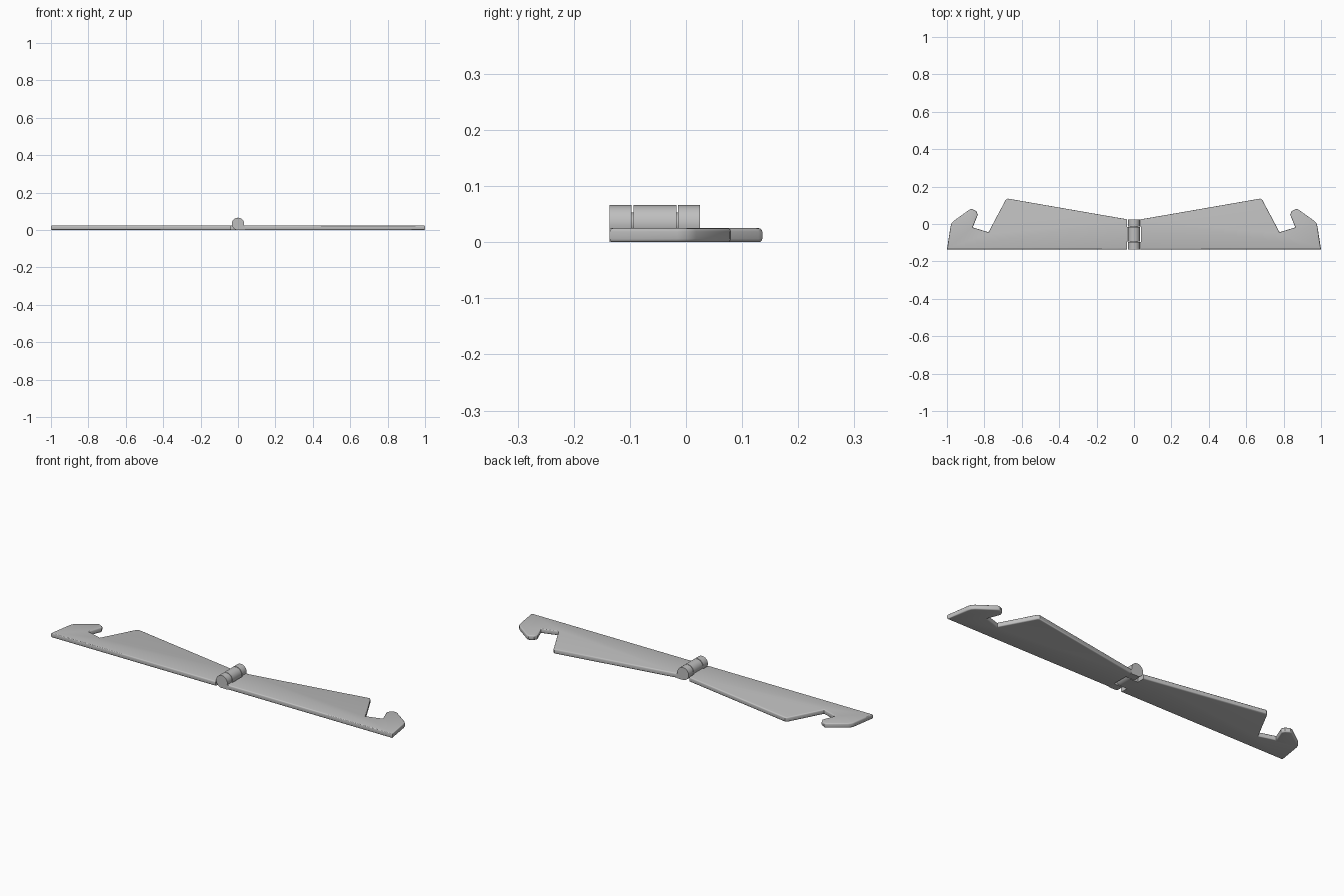
import bpy, bmesh, math
from mathutils import Vector

cube = bpy.data.objects.get("Cube")
if cube:
    bpy.data.objects.remove(cube, do_unlink=True)

THICK = 0.025      # leaf thickness
RADIUS = 0.033     # knuckle radius, also the height of the hinge axis
INNER = 0.037      # inner edge of each leaf
FRONT = -0.136
BACK = 0.025       # rear end of the hinge

grey = bpy.data.materials.new("plain grey")
grey.use_nodes = True
grey.diffuse_color = (0.52, 0.52, 0.52, 1)
grey.node_tree.nodes["Principled BSDF"].inputs["Base Color"].default_value = grey.diffuse_color


def prism(name, points, offset, rim=0):
    """Extrude a closed outline along offset, optionally rounding its rims."""
    bm = bmesh.new()
    face = bm.faces.new([bm.verts.new(p) for p in points])
    new = bmesh.ops.extrude_face_region(bm, geom=[face], use_keep_orig=True)["geom"]
    bmesh.ops.translate(bm, vec=offset, verts=[g for g in new if isinstance(g, bmesh.types.BMVert)])
    bmesh.ops.recalc_face_normals(bm, faces=bm.faces[:])
    if rim:
        # round every top and bottom edge except the one beside the hinge
        edges = [e for e in bm.edges
                 if abs(e.verts[0].co.z - e.verts[1].co.z) < 0.001
                 and not all(abs(v.co.x) < INNER + 0.001 for v in e.verts)]
        bmesh.ops.bevel(bm, geom=edges, offset=rim, segments=3, profile=0.5,
                        affect='EDGES', clamp_overlap=True)
    mesh = bpy.data.meshes.new(name)
    bm.to_mesh(mesh)
    bm.free()
    mesh.materials.append(grey)
    obj = bpy.data.objects.new(name, mesh)
    bpy.context.collection.objects.link(obj)
    bpy.ops.object.select_all(action='DESELECT')
    obj.select_set(True)
    bpy.context.view_layer.objects.active = obj
    bpy.ops.object.shade_smooth_by_angle(angle=math.radians(35))
    return obj


# Leaves: tapered plate with a notch and a hooked tip
outline = [(INNER, FRONT), (1.0, FRONT), (0.981, -0.015), (0.976, 0.003), (0.962, 0.018),
           (0.878, 0.078), (0.866, 0.08), (0.843, 0.068), (0.835, 0.05),
           (0.862, -0.018), (0.778, -0.044), (0.686, 0.129), (0.676, 0.136), (INNER, BACK)]
for name, side in (("left_leaf", 1), ("right_leaf", -1)):
    prism(name, [(side * x, y, 0) for x, y in outline], Vector((0, 0, THICK)), rim=0.006)


def knuckle(name, side, y0, y1):
    """Round barrel with a flat web reaching its leaf."""
    start = math.asin((THICK - RADIUS) / RADIUS)
    steps = 36
    profile = [(INNER, 0), (INNER, THICK)]
    for i in range(steps + 1):
        a = start + (1.5 * math.pi - start) * i / steps
        profile.append((RADIUS * math.cos(a), RADIUS + RADIUS * math.sin(a)))
    prism(name, [(side * x, y0, z) for x, z in profile], Vector((0, y1 - y0, 0)))


# Hinge: outer knuckles belong to one leaf, the middle one to the other
knuckle("front_knuckle", 1, FRONT, -0.097)
knuckle("middle_knuckle", -1, -0.094, -0.017)
knuckle("back_knuckle", 1, -0.014, BACK)

# Pin seen in the gaps between knuckles
ring = [i * math.tau / 24 for i in range(24)]
prism("hinge_pin", [(0.02 * math.cos(a), -0.11, RADIUS + 0.02 * math.sin(a)) for a in ring],
      Vector((0, 0.11, 0)))
